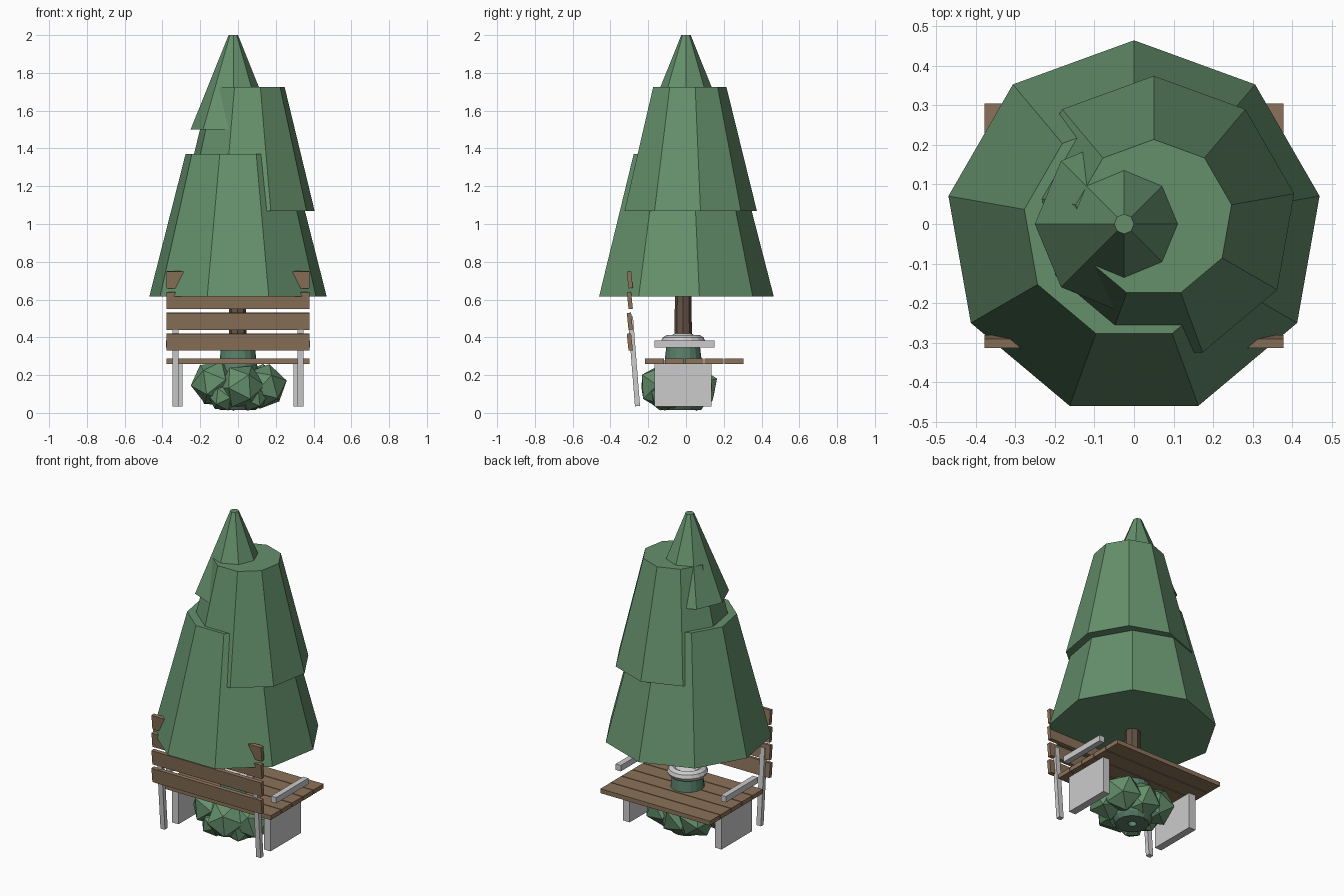
import bpy, bmesh, math, random
from mathutils import Matrix, Vector, Euler

if "Cube" in bpy.data.objects:
    bpy.data.objects.remove(bpy.data.objects["Cube"])

random.seed(4)


def material(name, rgb):
    m = bpy.data.materials.new(name)
    m.diffuse_color = (*rgb, 1)
    m.use_nodes = True
    m.node_tree.nodes["Principled BSDF"].inputs["Base Color"].default_value = m.diffuse_color
    return m


LEAF = material("leaf_green", (0.13, 0.28, 0.15))
POT = material("pot_green", (0.10, 0.21, 0.14))
WOOD = material("bench_wood", (0.26, 0.17, 0.10))
BARK = material("bark", (0.13, 0.085, 0.06))


def finish(name, bm, mat=None):
    bmesh.ops.recalc_face_normals(bm, faces=bm.faces)
    me = bpy.data.meshes.new(name)
    bm.to_mesh(me)
    bm.free()
    ob = bpy.data.objects.new(name, me)
    bpy.context.collection.objects.link(ob)
    if mat:
        me.materials.append(mat)
    return ob


def cone(name, x, y, z0, z1, r0, r1, sides, mat):
    bm = bmesh.new()
    bmesh.ops.create_cone(bm, cap_ends=True, segments=sides, radius1=r0, radius2=r1,
                          depth=z1 - z0, matrix=Matrix.Translation((x, y, (z0 + z1) / 2)))
    return finish(name, bm, mat)


def box(name, lo, hi, mat=None, tilt=0, shear=0):
    lo, hi = Vector(lo), Vector(hi)
    bm = bmesh.new()
    bmesh.ops.create_cube(bm, size=1, matrix=Matrix.Diagonal((*(hi - lo), 1)))
    bmesh.ops.rotate(bm, verts=bm.verts, matrix=Matrix.Rotation(tilt, 3, 'X'))
    bmesh.ops.translate(bm, verts=bm.verts, vec=(lo + hi) / 2)
    return finish(name, bm, mat)


def lathe(name, profile, x, y, sides, mat=None):
    bm = bmesh.new()
    vs = [bm.verts.new((r, 0, z)) for r, z in profile]
    es = [bm.edges.new(p) for p in zip(vs, vs[1:])]
    bmesh.ops.spin(bm, geom=vs + es, axis=(0, 0, 1), cent=(0, 0, 0),
                   angle=2 * math.pi, steps=sides)
    bmesh.ops.remove_doubles(bm, verts=bm.verts, dist=0.0005)
    bmesh.ops.translate(bm, verts=bm.verts, vec=(x, y, 0))
    return finish(name, bm, mat)


# Tree: three overlapping foliage tiers and a trunk
cone("foliage_lower", 0, -0.012, 0.615, 1.37, 0.477, 0.282, 9, LEAF)
cone("foliage_middle", 0.05, 0.014, 1.07, 1.725, 0.361, 0.2, 9, LEAF)
cone("foliage_top", -0.025, 0, 1.5, 2.0, 0.226, 0.025, 8, LEAF)
cone("trunk", -0.002, -0.015, 0.36, 0.75, 0.047, 0.042, 8, BARK)

# Planter with a rounded grey rim
lathe("planter", [(0.025, 0.05), (0.025, 0.015), (0.095, 0.015), (0.112, 0.04),
                  (0.112, 0.2), (0.1, 0.26), (0.088, 0.36), (0, 0.36)], 0, -0.015, 16, POT)
lathe("planter_rim", [(0.085, 0.35), (0.105, 0.36), (0.117, 0.38), (0.108, 0.4),
                      (0.085, 0.413), (0.07, 0.405), (0.045, 0.42), (0, 0.42)], 0, -0.015, 16)

# Shrub: faceted clumps around the planter
clumps = [(0.02, -0.135, 0.14, 0.115), (-0.13, -0.07, 0.16, 0.115), (0.14, -0.06, 0.14, 0.115),
          (-0.11, 0.05, 0.14, 0.11), (0.12, 0.04, 0.145, 0.11), (0.0, 0.055, 0.13, 0.115),
          (-0.08, -0.12, 0.085, 0.075), (0.08, -0.11, 0.09, 0.08)]
for i, (x, y, z, r) in enumerate(clumps):
    bm = bmesh.new()
    rot = Euler([random.uniform(0, 6.28) for _ in range(3)]).to_matrix().to_4x4()
    bmesh.ops.create_icosphere(bm, subdivisions=1, radius=r * 1.06,
                               matrix=Matrix.Translation((x, y, z)) @ rot)
    for v in bm.verts:
        v.co.z = max(v.co.z, 0.0 if i == 0 else 0.008)
    finish(f"shrub_clump_{i + 1}", bm, LEAF)

# Bench seat planks
for i in range(5):
    y = -0.217 + i * 0.1054
    box(f"seat_plank_{i + 1}", (-0.378, y, 0.26), (0.378, y + 0.1, 0.287), WOOD)

# Backrest slats, each leaning outward
LEAN = math.radians(6)
for i in range(4):
    z = 0.33 + i * 0.11
    box(f"back_slat_{i + 1}", (-0.378, -0.309, z), (0.378, -0.286, z + 0.09), WOOD, tilt=LEAN)

# Back posts, side panels and armrests, mirrored left and right
for side, s in (("left", -1), ("right", 1)):
    def pair(name, x0, x1, y0, y1, z0, z1, tilt=0):
        a, b = sorted((s * x0, s * x1))
        box(f"{side}_{name}", (a, y0, z0), (b, y1, z1), tilt=tilt)
    pair("back_post", 0.315, 0.346, -0.289, -0.262, 0.035, 0.51, math.radians(4.5))
    pair("side_panel", 0.294, 0.34, -0.166, 0.135, 0.035, 0.262)
    pair("armrest", 0.345, 0.38, -0.166, 0.15, 0.345, 0.382)
